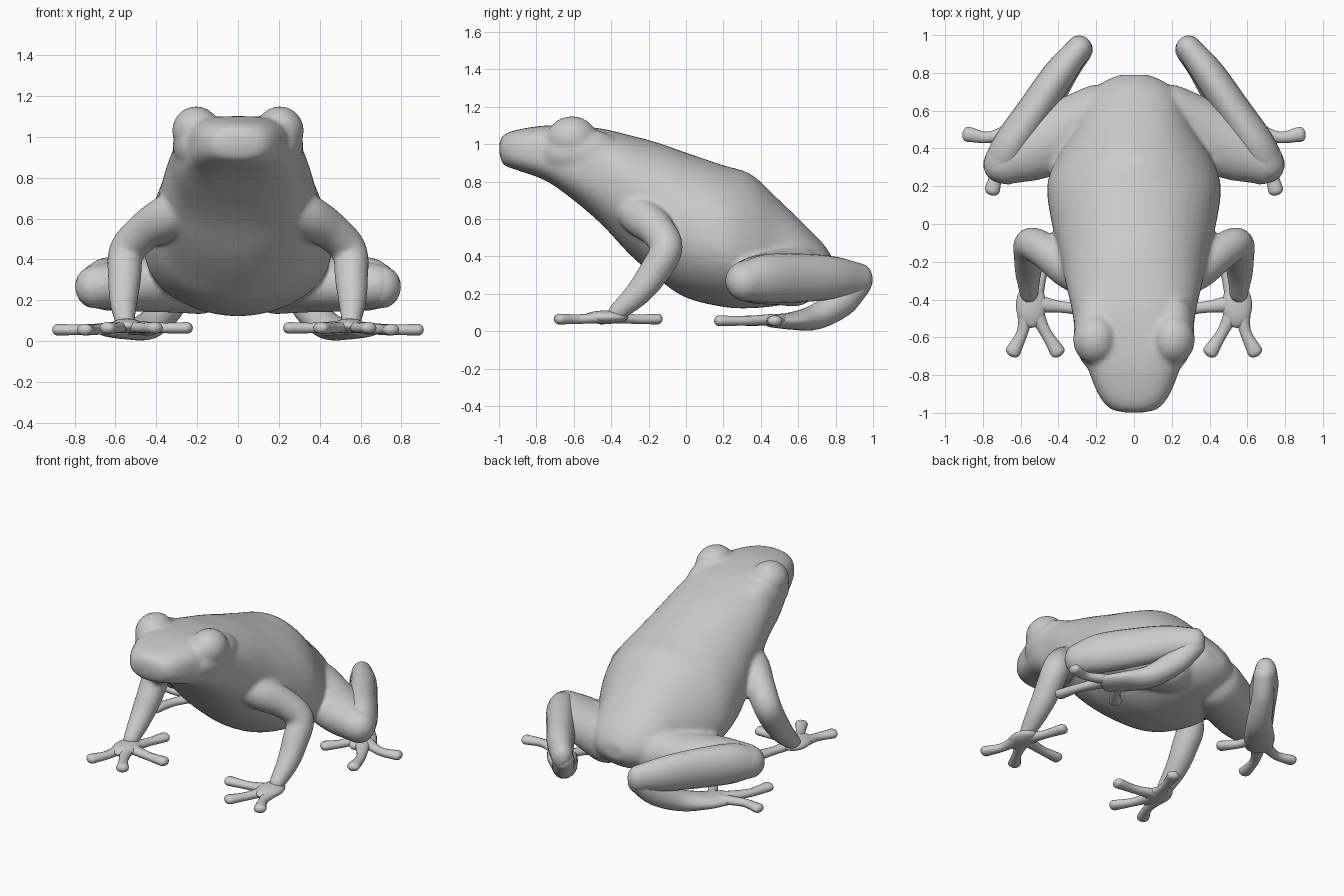
import bpy
from math import sin, cos, pi, copysign
from mathutils import Vector

if "Cube" in bpy.data.objects:
    bpy.data.objects.remove(bpy.data.objects["Cube"])


def spline(rows, steps):
    """Catmull-Rom interpolation of equal-length tuples."""
    pts = [Vector(r) for r in rows]
    pts = [2 * pts[0] - pts[1]] + pts + [2 * pts[-1] - pts[-2]]
    out = []
    for i in range(1, len(pts) - 2):
        a, b, c, d = pts[i - 1:i + 3]
        for k in range(steps):
            t = k / steps
            out.append(0.5 * (2 * b + (c - a) * t + (2 * a - 5 * b + 4 * c - d) * t * t
                              + (3 * b - a - 3 * c + d) * t ** 3))
    return out + [pts[-2]]


def loft(name, rings, mirror=True):
    """Skin a list of vertex rings, close the ends and mirror across x."""
    n = len(rings[0])
    verts = [v for r in rings for v in r]
    faces = [(i * n + j, i * n + (j + 1) % n, (i + 1) * n + (j + 1) % n, (i + 1) * n + j)
             for i in range(len(rings) - 1) for j in range(n)]
    faces += [tuple(reversed(range(n))), tuple(range(len(verts) - n, len(verts)))]
    mesh = bpy.data.meshes.new(name)
    mesh.from_pydata(verts, [], faces)
    mesh.polygons.foreach_set("use_smooth", [True] * len(faces))
    ob = bpy.data.objects.new(name, mesh)
    bpy.context.collection.objects.link(ob)
    if mirror:
        m = ob.modifiers.new("mirror", 'MIRROR')
        m.use_mirror_merge = False
    return ob


def limb(name, rows, steps=6, n=20):
    """Round-ended tube; rows are (x, y, z, side radius, upright radius)."""
    samples = [(Vector(s[:3]), s[3], s[4]) for s in
               spline([tuple(r) if len(r) == 5 else (*r, r[3]) for r in rows], steps)]
    first, last = samples[0], samples[-1]
    d0 = (first[0] - samples[1][0]).normalized()
    d1 = (last[0] - samples[-2][0]).normalized()
    angles = [pi / 2 * k / 5 for k in range(1, 5)] + [1.53]

    def cap(s, d):
        r = min(s[1], s[2])
        return [(s[0] + d * r * sin(a), s[1] * cos(a), s[2] * cos(a)) for a in angles]

    samples = cap(first, d0)[::-1] + samples + cap(last, d1)
    side, rings = None, []
    for i, (p, rw, rh) in enumerate(samples):
        t = (samples[min(i + 1, len(samples) - 1)][0] - samples[max(i - 1, 0)][0]).normalized()
        side = t.cross(Vector((0, 0, 1))) if side is None else side - t * side.dot(t)
        side.normalize()
        up = side.cross(t)
        rings.append([p + side * rw * cos(2 * pi * j / n) + up * rh * sin(2 * pi * j / n)
                      for j in range(n)])
    return loft(name, rings)


def ball(name, loc, size):
    """Mirrored ellipsoid."""
    rings = [[Vector((loc[0] + size[0] * sin(a) * cos(b), loc[1] + size[1] * sin(a) * sin(b),
                      loc[2] - size[2] * cos(a))) for b in [2 * pi * j / 28 for j in range(28)]]
             for a in [0.02 + (pi - 0.04) * i / 16 for i in range(17)]]
    return loft(name, rings)


def blend(name, parts, voxel, rounds):
    """Fuse overlapping parts into one continuous skin."""
    for ob in parts[1:]:
        ob.hide_render = True
        ob.hide_set(True)
        u = parts[0].modifiers.new("union", 'BOOLEAN')
        u.operation, u.solver, u.object = 'UNION', 'EXACT', ob
    r = parts[0].modifiers.new("skin", 'REMESH')
    r.mode, r.voxel_size, r.use_smooth_shade = 'VOXEL', voxel, True
    s = parts[0].modifiers.new("soften", 'SMOOTH')
    s.factor, s.iterations = 0.5, rounds
    # Bake the result and drop the helper parts
    bpy.context.view_layer.update()
    graph = bpy.context.evaluated_depsgraph_get()
    mesh = bpy.data.meshes.new_from_object(parts[0].evaluated_get(graph))
    mesh.polygons.foreach_set("use_smooth", [True] * len(mesh.polygons))
    for ob in parts:
        bpy.data.objects.remove(ob)
    bpy.context.collection.objects.link(bpy.data.objects.new(name, mesh))


# Head and trunk: y, top z, bottom z, height of widest point, half width, squareness
trunk = [
    (-0.998, 1.01, 0.95, 0.98, 0.06, 0.95), (-0.975, 1.05, 0.89, 0.97, 0.13, 0.85),
    (-0.90, 1.078, 0.86, 0.96, 0.19, 0.72), (-0.75, 1.10, 0.805, 0.94, 0.25, 0.68),
    (-0.60, 1.098, 0.70, 0.91, 0.305, 0.72), (-0.45, 1.083, 0.57, 0.85, 0.33, 0.8),
    (-0.30, 1.048, 0.41, 0.75, 0.365, 0.88), (-0.15, 1.008, 0.28, 0.64, 0.395, 0.93),
    (0.0, 0.955, 0.18, 0.53, 0.435, 0.96), (0.20, 0.888, 0.13, 0.45, 0.46, 1.0),
    (0.35, 0.838, 0.123, 0.40, 0.41, 1.04), (0.50, 0.70, 0.138, 0.36, 0.32, 1.0),
    (0.65, 0.555, 0.17, 0.34, 0.25, 0.98), (0.74, 0.46, 0.22, 0.33, 0.18, 1.0),
    (0.79, 0.38, 0.28, 0.33, 0.08, 1.0)]


def trunk_ring(s, n=48):
    y, top, bot, mid, w, p = s
    ring = []
    for j in range(n):
        c, q = cos(2 * pi * j / n), sin(2 * pi * j / n)
        h = (top - mid) if q > 0 else (mid - bot)
        ring.append(Vector((copysign(abs(c) ** p, c) * w, y, mid + copysign(abs(q) ** p, q) * h)))
    return ring[::-1]


body = loft("trunk", [trunk_ring(s) for s in spline(trunk, 5)], mirror=False)

# Eyes, brow ridges behind them, front legs and thighs grow out of the trunk
eye = ball("eye", (0.205, -0.61, 1.03), (0.118, 0.135, 0.12))
brow = ball("brow", (0.20, -0.56, 0.955), (0.12, 0.22, 0.13))
front_leg = limb("front_leg", [
    (0.26, -0.29, 0.65, 0.10), (0.35, -0.23, 0.605, 0.108), (0.46, -0.15, 0.535, 0.095),
    (0.545, -0.105, 0.44, 0.088), (0.555, -0.175, 0.31, 0.082), (0.56, -0.26, 0.20, 0.07),
    (0.555, -0.37, 0.10, 0.05)])
thigh = limb("thigh", [
    (0.19, 0.57, 0.30, 0.17, 0.17), (0.36, 0.48, 0.285, 0.18, 0.145),
    (0.54, 0.39, 0.275, 0.165, 0.13), (0.68, 0.325, 0.27, 0.12, 0.11)])
blend("body", [body, eye, brow, front_leg, thigh], 0.013, 10)

# Shank folded back over the thigh, then the long foot
limb("shank", [(0.70, 0.315, 0.265, 0.098, 0.105), (0.64, 0.43, 0.28, 0.1, 0.13),
               (0.52, 0.61, 0.285, 0.093, 0.13), (0.40, 0.79, 0.285, 0.085, 0.115),
               (0.29, 0.93, 0.275, 0.068, 0.088)])
limb("foot", [(0.285, 0.92, 0.25, 0.066, 0.072), (0.35, 0.83, 0.155, 0.07, 0.08),
              (0.44, 0.69, 0.075, 0.08, 0.067), (0.54, 0.57, 0.055, 0.095, 0.047),
              (0.62, 0.47, 0.055, 0.085, 0.036)])
ball("palm", (0.545, -0.43, 0.075), (0.08, 0.12, 0.036))


def digits(name, paths, z):
    """Slim digits with padded tips, from (base, middle, tip) points."""
    for i, ((x0, y0), (x1, y1), (x2, y2)) in enumerate(paths):
        limb(f"{name}_{i + 1}", [(x0, y0, z + 0.008, 0.048, 0.03), (x1, y1, z, 0.03, 0.026),
                                 (x2, y2, z, 0.04, 0.029)], n=14)


digits("finger", [[(0.57, -0.45), (0.59, -0.57), (0.64, -0.675)],
                  [(0.53, -0.45), (0.47, -0.57), (0.405, -0.675)],
                  [(0.52, -0.42), (0.38, -0.44), (0.25, -0.45)],
                  [(0.53, -0.40), (0.49, -0.27), (0.45, -0.155)]], 0.065)
digits("toe", [[(0.60, 0.52), (0.76, 0.46), (0.88, 0.475)],
               [(0.62, 0.47), (0.71, 0.32), (0.75, 0.18)],
               [(0.55, 0.53), (0.50, 0.42), (0.43, 0.33)]], 0.056)
